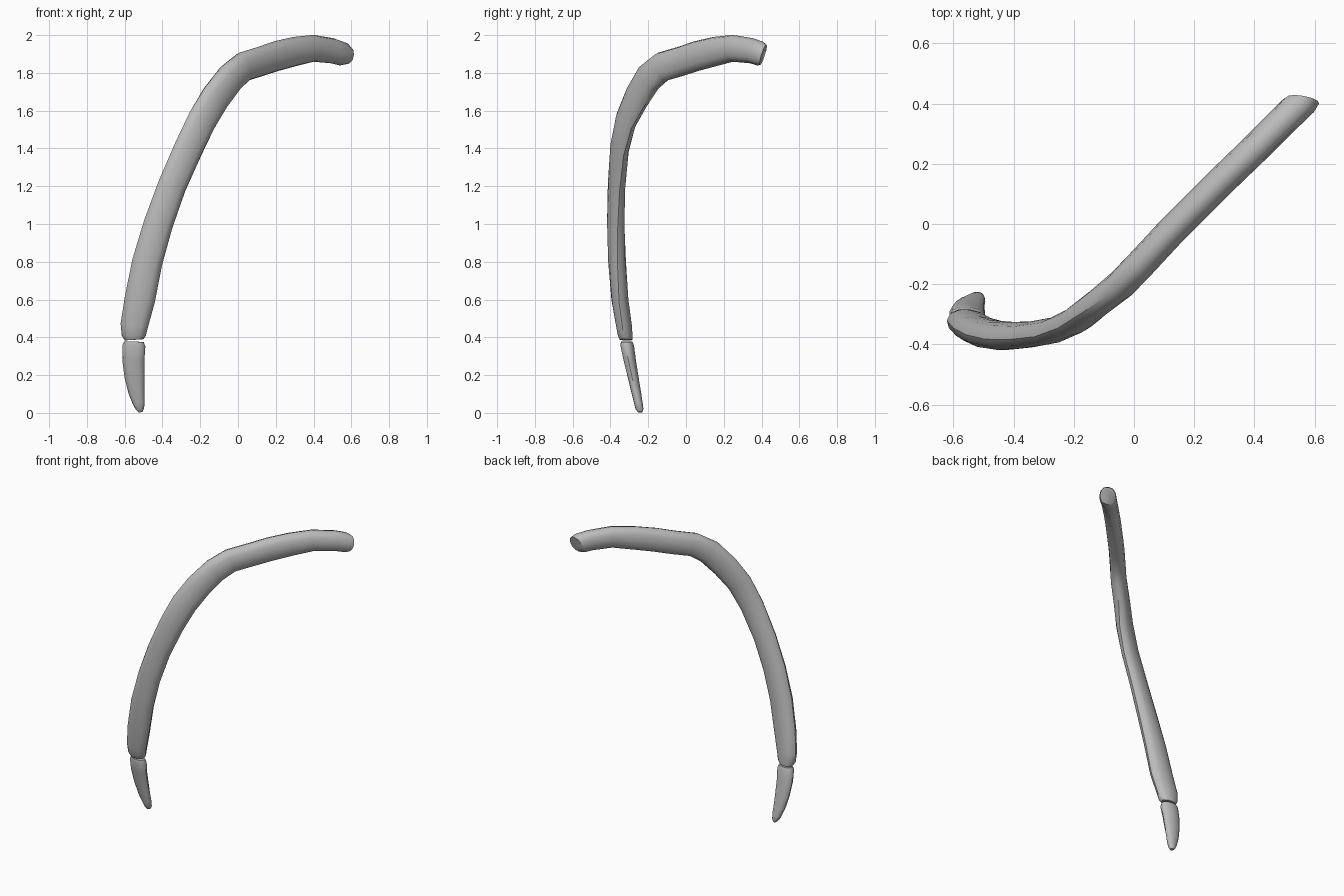
import bpy, bmesh
from math import sin, cos, pi, radians, copysign
from mathutils import Vector

cube = bpy.data.objects.get("Cube")
if cube:
    bpy.data.objects.remove(cube, do_unlink=True)

SIDES = 12


def make_material(name, rgb):
    mat = bpy.data.materials.new(name)
    mat.use_nodes = True
    mat.diffuse_color = (*rgb, 1)
    mat.node_tree.nodes["Principled BSDF"].inputs["Base Color"].default_value = (*rgb, 1)
    return mat


def boxy(v, power=0.88):
    """Push a round section a little towards a rounded bar."""
    return copysign(abs(v) ** power, v)


def loft(name, stations, mat):
    """Skin oval sections; station = centre, face direction, half width, half thickness."""
    bm = bmesh.new()
    centres = [Vector(s[0]) for s in stations]
    rings = []
    for i, (_, angle, half_w, half_t) in enumerate(stations):
        ahead = centres[min(i + 1, len(centres) - 1)]
        behind = centres[max(i - 1, 0)]
        tangent = (ahead - behind).normalized()
        face = Vector((cos(radians(angle)), sin(radians(angle)), 0))
        across = tangent.cross(face).normalized()
        ring = []
        for k in range(SIDES):
            a = 2 * pi * k / SIDES
            ring.append(bm.verts.new(centres[i] + across * half_w * boxy(cos(a))
                                     + face * half_t * boxy(sin(a))))
        rings.append(ring)
    for lower, upper in zip(rings, rings[1:]):
        for k in range(SIDES):
            n = (k + 1) % SIDES
            bm.faces.new((lower[k], lower[n], upper[n], upper[k]))
    bm.faces.new(rings[0])
    bm.faces.new(rings[-1])
    bmesh.ops.recalc_face_normals(bm, faces=bm.faces)
    mesh = bpy.data.meshes.new(name)
    bm.to_mesh(mesh)
    bm.free()
    mesh.materials.append(mat)
    obj = bpy.data.objects.new(name, mesh)
    bpy.context.collection.objects.link(obj)
    bpy.ops.object.select_all(action='DESELECT')
    obj.select_set(True)
    bpy.context.view_layer.objects.active = obj
    bpy.ops.object.shade_smooth_by_angle(angle=radians(40))
    return obj


bone_grey = make_material("bone grey", (0.5, 0.5, 0.5))

# Long curved shaft, from the lower front end up and round to the back end
loft("rib_shaft", [
    ((-.55, -.317, .387), -97, .050, .034),
    ((-.552, -.322, .408), -97, .064, .039),
    ((-.55, -.328, .46), -96, .073, .042),
    ((-.52, -.350, .6), -93, .081, .045),
    ((-.48, -.365, .8), -88, .080, .047),
    ((-.422, -.372, 1.0), -82, .078, .046),
    ((-.35, -.368, 1.2), -77, .077, .043),
    ((-.262, -.352, 1.4), -72, .080, .043),
    ((-.19, -.318, 1.55), -66, .083, .045),
    ((-.12, -.262, 1.668), -58, .085, .047),
    ((-.04, -.198, 1.773), -50, .084, .050),
    ((.03, -.125, 1.833), -46, .080, .050),
    ((.12, -.028, 1.861), -45, .079, .050),
    ((.2, .052, 1.888), -45, .080, .050),
    ((.3, .152, 1.913), -45, .078, .050),
    ((.4, .248, 1.93), -44, .071, .050),
    ((.5, .348, 1.917), -38, .067, .051),
    ((.545, .392, 1.902), -22, .065, .056),
    ((.56, .409, 1.896), -10, .056, .055),
], bone_grey)

# Short tapering tip below the shaft
loft("cartilage_tip", [
    ((-.515, -.243, .004), -97, .010, .012),
    ((-.519, -.246, .02), -97, .022, .021),
    ((-.525, -.252, .05), -97, .032, .023),
    ((-.538, -.264, .11), -97, .043, .026),
    ((-.548, -.280, .19), -97, .053, .029),
    ((-.554, -.298, .28), -97, .059, .033),
    ((-.551, -.311, .355), -97, .061, .036),
    ((-.551, -.314, .377), -97, .052, .031),
], bone_grey)
